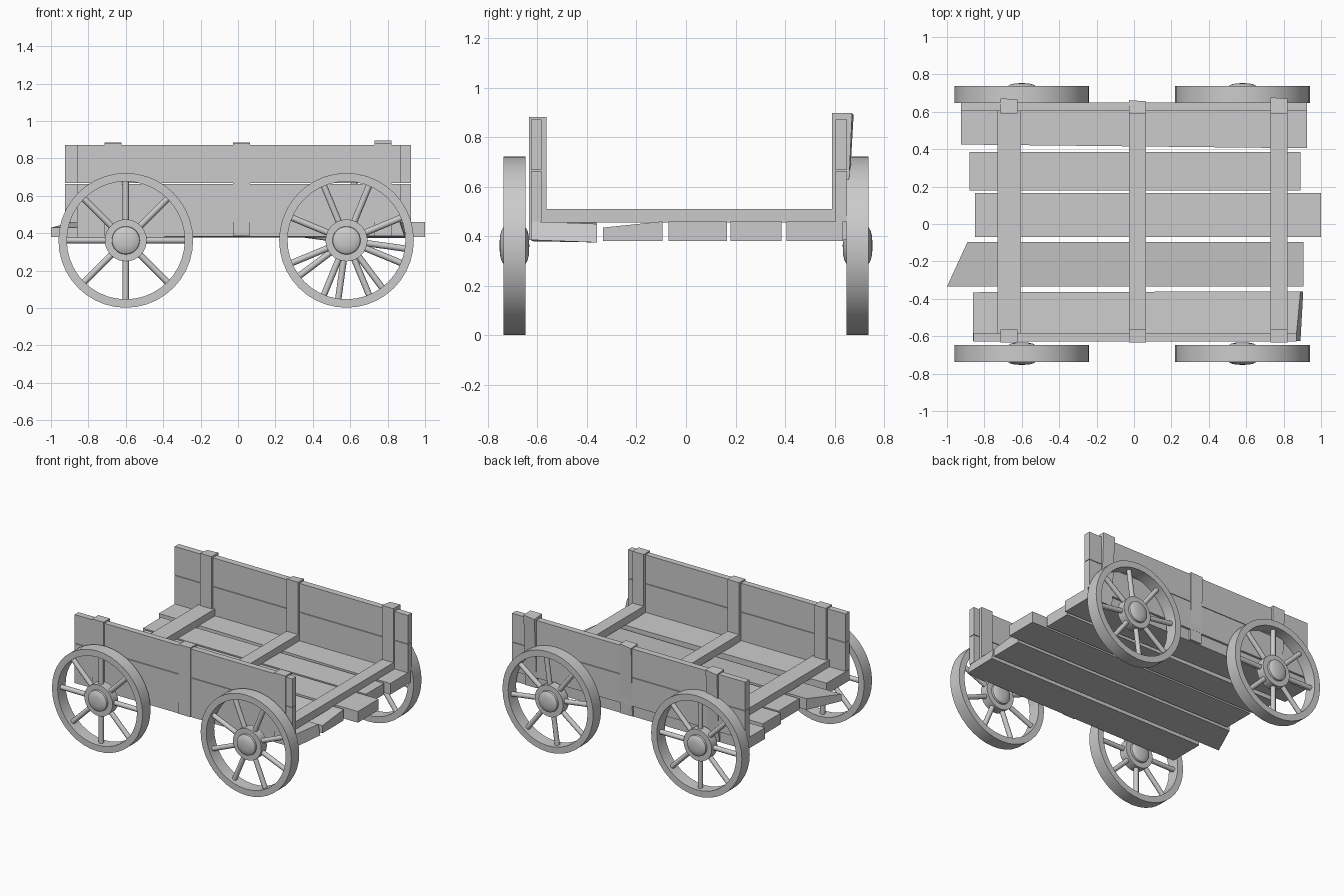
import bpy, bmesh
from math import radians, cos, sin, pi
from mathutils import Matrix, Vector

if "Cube" in bpy.data.objects:
    bpy.data.objects.remove(bpy.data.objects["Cube"])


def finish(bm, name, smooth=False):
    bmesh.ops.recalc_face_normals(bm, faces=bm.faces)
    me = bpy.data.meshes.new(name)
    bm.to_mesh(me)
    bm.free()
    ob = bpy.data.objects.new(name, me)
    bpy.context.collection.objects.link(ob)
    if smooth:
        bpy.ops.object.select_all(action='DESELECT')
        ob.select_set(True)
        bpy.context.view_layer.objects.active = ob
        bpy.ops.object.shade_smooth_by_angle(angle=radians(35))
    return ob


def box(name, x, y, z, moves=None):
    """Box from ranges; moves shifts corners keyed by (i, j, k) low/high index."""
    bm = bmesh.new()
    v = {}
    for i in (0, 1):
        for j in (0, 1):
            for k in (0, 1):
                p = Vector((x[i], y[j], z[k]))
                p += Vector((moves or {}).get((i, j, k), (0, 0, 0)))
                v[i, j, k] = bm.verts.new(p)
    loop = ((0, 0), (1, 0), (1, 1), (0, 1))
    for s in (0, 1):
        bm.faces.new([v[s, a, b] for a, b in loop])
        bm.faces.new([v[a, s, b] for a, b in loop])
        bm.faces.new([v[a, b, s] for a, b in loop])
    return finish(bm, name)


def lathe(bm, profile, closed, n=40):
    """Revolve (radius, y) points about the y axis."""
    rings = []
    for r, y in profile:
        if r == 0:
            rings.append([bm.verts.new((0, y, 0))] * n)
        else:
            rings.append([bm.verts.new((r * cos(2 * pi * i / n), y, r * sin(2 * pi * i / n)))
                          for i in range(n)])
    pairs = list(zip(rings, rings[1:]))
    if closed:
        pairs.append((rings[-1], rings[0]))
    for a, b in pairs:
        for i in range(n):
            j = (i + 1) % n
            bm.faces.new(list(dict.fromkeys((a[i], a[j], b[j], b[i]))))


def wheel(name, x, y, turn):
    bm = bmesh.new()
    # rim
    lathe(bm, [(0.36, -0.045), (0.36, 0.045), (0.315, 0.045), (0.315, -0.045)], True)
    # hub with domed caps on both sides
    half = [(0.0, 0.06), (0.035, 0.059), (0.06, 0.053), (0.073, 0.045), (0.075, 0.032), (0.112, 0.032)]
    lathe(bm, half + [(r, -h) for r, h in reversed(half)], False)
    # spokes
    for i in range(8):
        m = (Matrix.Rotation(radians(turn) + i * pi / 4, 4, 'Y')
             @ Matrix.Translation((0, 0, 0.21)))
        bmesh.ops.create_cone(bm, cap_ends=True, segments=12, radius1=0.017,
                              radius2=0.017, depth=0.225, matrix=m)
    ob = finish(bm, name, True)
    ob.location = (x, y, 0.362)


wheel("wheel_left_front", -0.6, -0.693, 0)
wheel("wheel_left_back", -0.6, 0.693, 0)
wheel("wheel_right_front", 0.58, -0.693, 22.5)
wheel("wheel_right_back", 0.58, 0.693, 8)

# uneven floor planks
Z = (0.38, 0.46)
box("floor_plank_1", (-0.925, 0.925), (0.425, 0.635), Z,
    {(1, 0, 0): (0, -0.02, 0), (1, 0, 1): (0, -0.02, 0)})
box("floor_plank_2", (-0.88, 0.89), (0.18, 0.385), Z)
box("floor_plank_3", (-0.85, 1.0), (-0.07, 0.165), Z)
box("floor_plank_4", (-0.89, 0.905), (-0.335, -0.095), Z,
    {(0, 0, 0): (-0.11, 0, 0), (0, 0, 1): (-0.11, 0, -0.03), (1, 0, 1): (0, 0, -0.025)})
box("floor_plank_5", (-0.86, 0.88), (-0.625, -0.365), Z,
    {(1, 1, 0): (0.025, 0.005, -0.005), (1, 1, 1): (0.01, 0.005, -0.01),
     (1, 0, 0): (0.01, 0, 0.005), (1, 0, 1): (-0.015, 0, 0)})

# cross beams and side posts
for n, bx in enumerate([(-0.73, -0.605), (-0.028, 0.065), (0.73, 0.82)], 1):
    box(f"cross_beam_{n}", bx, (-0.59, 0.62), (0.455, 0.51))
    px = (-0.715, -0.622) if n == 1 else bx
    box(f"front_post_{n}", px, (-0.634, -0.563), (0.385, 0.882))
    lean = (0.01, 0, 0.015)[n - 1]
    top = (0, 0.885, 0.885, 0.897)[n]
    box(f"back_post_{n}", px, (0.59, 0.656), (0.385, top),
        {(0, 1, 1): (0, lean + 0.006, -0.008), (1, 1, 1): (0, lean, 0),
         (0, 1, 0): (0, -0.008, 0), (1, 1, 0): (0, -0.008, 0)})

# side boards, two high on each side
for level, zr in (("lower", (0.46, 0.664)), ("upper", (0.668, 0.872))):
    box(f"front_side_board_{level}", (-0.857, 0.87), (-0.627, -0.583), zr)
    box(f"back_side_board_{level}", (-0.925, 0.925), (0.604, 0.65), zr)
